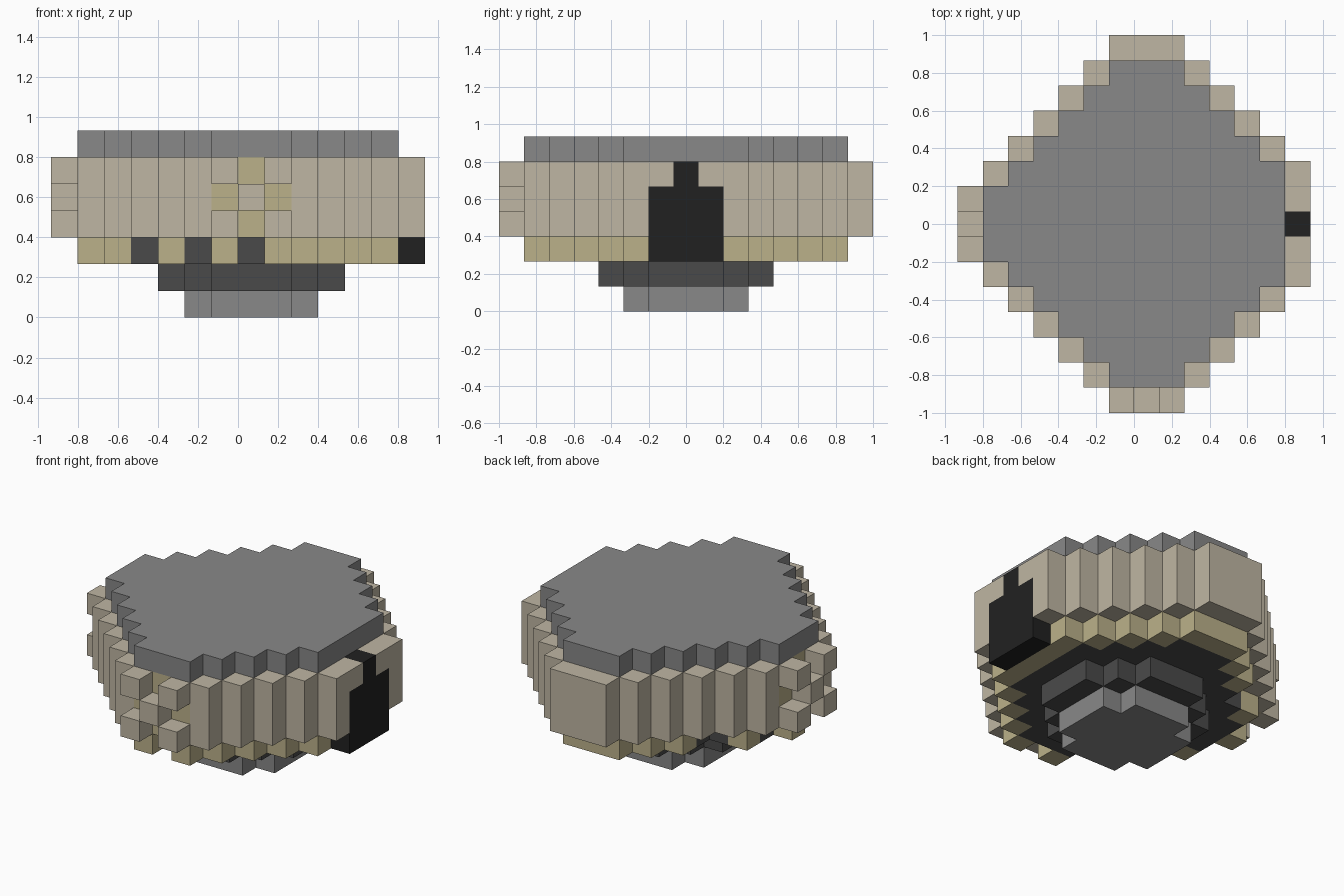
import bpy
import bmesh
from mathutils import Vector

if "Cube" in bpy.data.objects:
    bpy.data.objects.remove(bpy.data.objects["Cube"], do_unlink=True)

U = 2 / 15                      # size of one block
ORIGIN = Vector((U / 2, 0, U / 2))   # centre of the block at (0, 0, 0)


def material(name, srgb):
    linear = [((c / 255 + 0.055) / 1.055) ** 2.4 for c in srgb]
    mat = bpy.data.materials.new(name)
    mat.use_nodes = True
    mat.diffuse_color = (*linear, 1)
    bsdf = mat.node_tree.nodes["Principled BSDF"]
    bsdf.inputs["Base Color"].default_value = (*linear, 1)
    bsdf.inputs["Roughness"].default_value = 0.9
    return mat


GREY = material("stone grey", (136, 136, 136))
DARK = material("dark grey", (74, 74, 74))
TAN = material("warm tan", (191, 182, 163))
YELLOW = material("pale yellow", (187, 177, 138))
BLACK = material("soft black", (33, 33, 33))


def diamond(total, reach, right=None):
    """Block cells of a stepped diamond, clipped to a square."""
    right = reach if right is None else right
    return {(x, y) for x in range(-reach, right + 1)
            for y in range(-reach, reach + 1) if abs(x) + abs(y) <= total}


def stack(cells, low, high):
    """Repeat flat cells over block levels low to high - 1."""
    return {(x, y, z) for x, y in cells for z in range(low, high)}


def build(name, blocks, mat):
    """Make one mesh from the outer faces of a set of blocks."""
    bm = bmesh.new()
    for block in blocks:
        for axis in range(3):
            for sign in (-1, 1):
                step = Vector((0, 0, 0))
                step[axis] = sign
                if tuple(int(c) for c in Vector(block) + step) in blocks:
                    continue
                side = Vector((0, 0, 0))
                side[(axis + 1) % 3] = 1
                other = step.cross(side)
                middle = Vector(block) + step / 2
                corners = [(-1, -1), (1, -1), (1, 1), (-1, 1)]
                bm.faces.new([bm.verts.new(ORIGIN + U * (middle + side * a / 2 + other * b / 2))
                              for a, b in corners])
    bmesh.ops.remove_doubles(bm, verts=bm.verts, dist=U / 100)
    mesh = bpy.data.meshes.new(name)
    bm.to_mesh(mesh)
    bm.free()
    mesh.materials.append(mat)
    obj = bpy.data.objects.new(name, mesh)
    bpy.context.collection.objects.link(obj)


# Footprints
outer = diamond(8, 7, 6)
inner = diamond(7, 6, 5)
floor = diamond(6, 5, 4)

# Stepped base, floor and roof
build("base", stack(diamond(3, 2), 0, 1), GREY)
build("lower_step", stack(diamond(4, 3), 1, 2), DARK)
build("floor", stack(floor, 2, 3), DARK)
build("roof", stack(inner, 6, 7), GREY)

# Trim ring with every other block open around one corner
gaps = {(0, -6), (-2, -5), (-4, -3), (-6, -1), (-6, 1), (-4, 3)}
build("trim_ring", stack(inner - floor - gaps, 2, 3), YELLOW)
build("inner_core", stack(inner, 3, 6), YELLOW)

# Doorway with a raised middle
door = stack({(6, y) for y in (-1, 0, 1)}, 2, 5) | {(6, 0, 5)}
build("doorway", door, BLACK)

# Outer wall with two chequered lattice windows
lattice = {(0, 3), (0, 5), (-1, 4), (1, 4)}
openings = {(a, -7, z) for a, z in lattice} | {(-7, a, z) for a, z in lattice}
build("outer_wall", stack(outer - inner, 3, 6) - door - openings, TAN)
